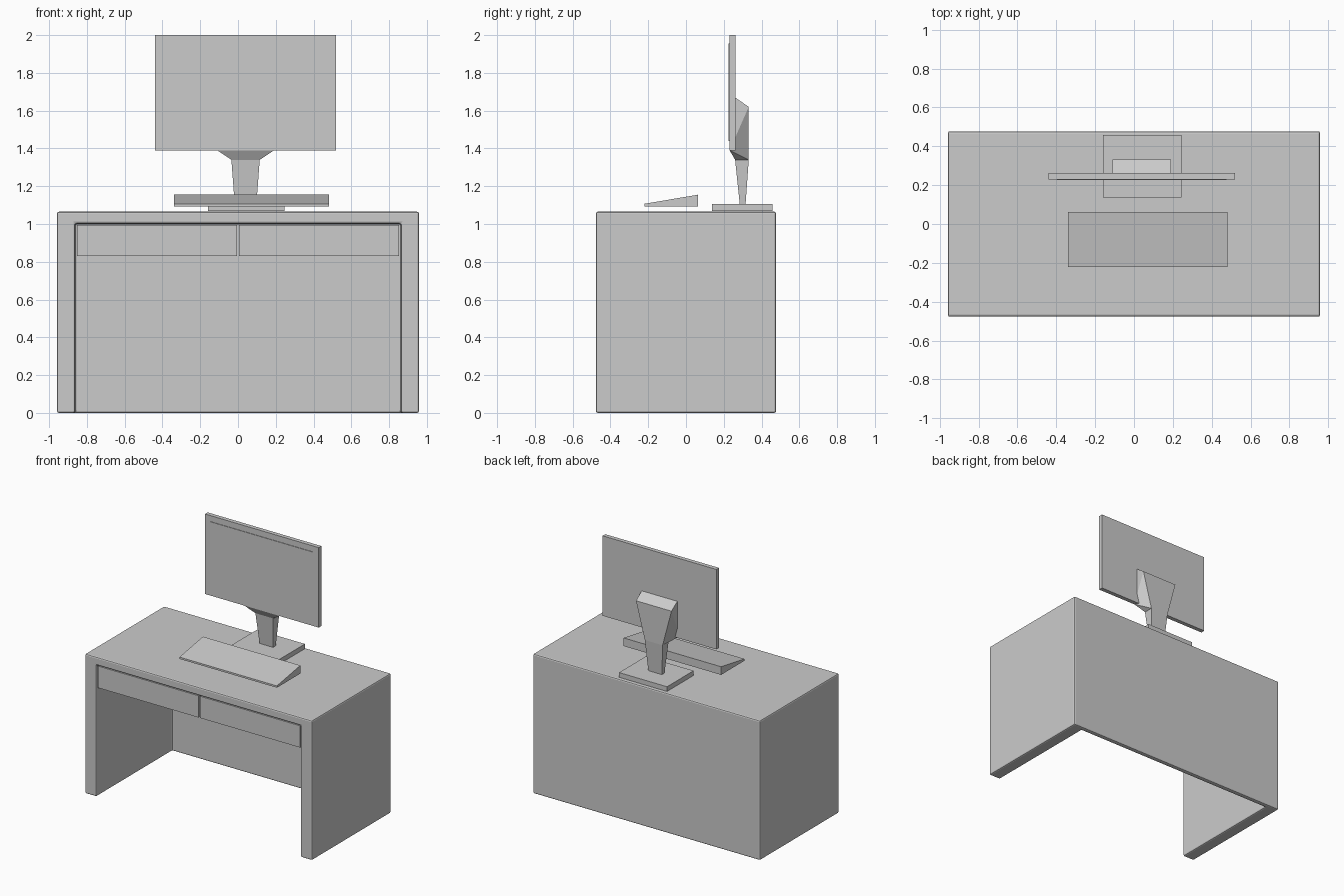
import bpy, bmesh

if "Cube" in bpy.data.objects:
    bpy.data.objects.remove(bpy.data.objects["Cube"])


def mesh_object(name, bm):
    bmesh.ops.recalc_face_normals(bm, faces=bm.faces)
    mesh = bpy.data.meshes.new(name)
    bm.to_mesh(mesh)
    bm.free()
    obj = bpy.data.objects.new(name, mesh)
    bpy.context.collection.objects.link(obj)
    return obj


def hull(name, points):
    """Convex solid around a few corner points."""
    bm = bmesh.new()
    for p in points:
        bm.verts.new(p)
    bmesh.ops.convex_hull(bm, input=bm.verts)
    bmesh.ops.dissolve_limit(bm, angle_limit=0.01, verts=bm.verts, edges=bm.edges)
    return mesh_object(name, bm)


def box(name, xs, ys, zs):
    return hull(name, [(x, y, z) for x in xs for y in ys for z in zs])


def bevel(obj, width, segments=2):
    mod = obj.modifiers.new("Bevel", 'BEVEL')
    mod.width = width
    mod.segments = segments
    mod.limit_method = 'ANGLE'


# Desk body: block hollowed from the front and below
desk = box("desk_body", (-0.958, 0.958), (-0.477, 0.477), (0, 1.065))
cutter = box("desk_cutter", (-0.862, 0.862), (-0.6, 0.44), (-0.1, 1.003))
cutter.hide_render = True
cutter.hide_viewport = True
cut = desk.modifiers.new("Hollow", 'BOOLEAN')
cut.operation = 'DIFFERENCE'
cut.solver = 'EXACT'
cut.object = cutter
bevel(desk, 0.01)

# Drawers
for side, xs in (("left", (-0.853, -0.006)), ("right", (0.006, 0.853))):
    box(side + "_drawer", xs, (-0.468, 0.40), (0.83, 0.996))

# Keyboard wedge
profile = ((-0.22, 1.093), (-0.22, 1.107), (0.063, 1.155), (0.063, 1.093))
hull("keyboard", [(x, y, z) for x in (-0.34, 0.482) for y, z in profile])

# Monitor panel with thin raised trim on three sides of the screen
CX = 0.04
box("monitor_panel", (CX - 0.48, CX + 0.48), (0.23, 0.262), (1.39, 2.0))
for side, s in (("left", -1), ("right", 1)):
    xs = (CX + s * 0.428, CX + s * 0.437)
    box(side + "_screen_trim", xs, (0.226, 0.235), (1.44, 1.947))
box("top_screen_trim", (CX - 0.437, CX + 0.437), (0.226, 0.235), (1.947, 1.955))


# Stand, each corner given as half width, y, z
def mirrored(corners):
    return [(CX + s * w, y, z) for s in (-1, 1) for w, y, z in corners]


neck_top = [(0.075, 0.26, 1.34), (0.075, 0.332, 1.34)]
hull("stand_neck", mirrored(neck_top + [(0.057, 0.285, 1.10), (0.057, 0.315, 1.10)]))
hull("stand_bracket", mirrored(neck_top + [
    (0.15, 0.231, 1.39), (0.15, 0.26, 1.67), (0.15, 0.332, 1.62)]))
box("stand_base", (-0.16, 0.245), (0.137, 0.457), (1.069, 1.105))
